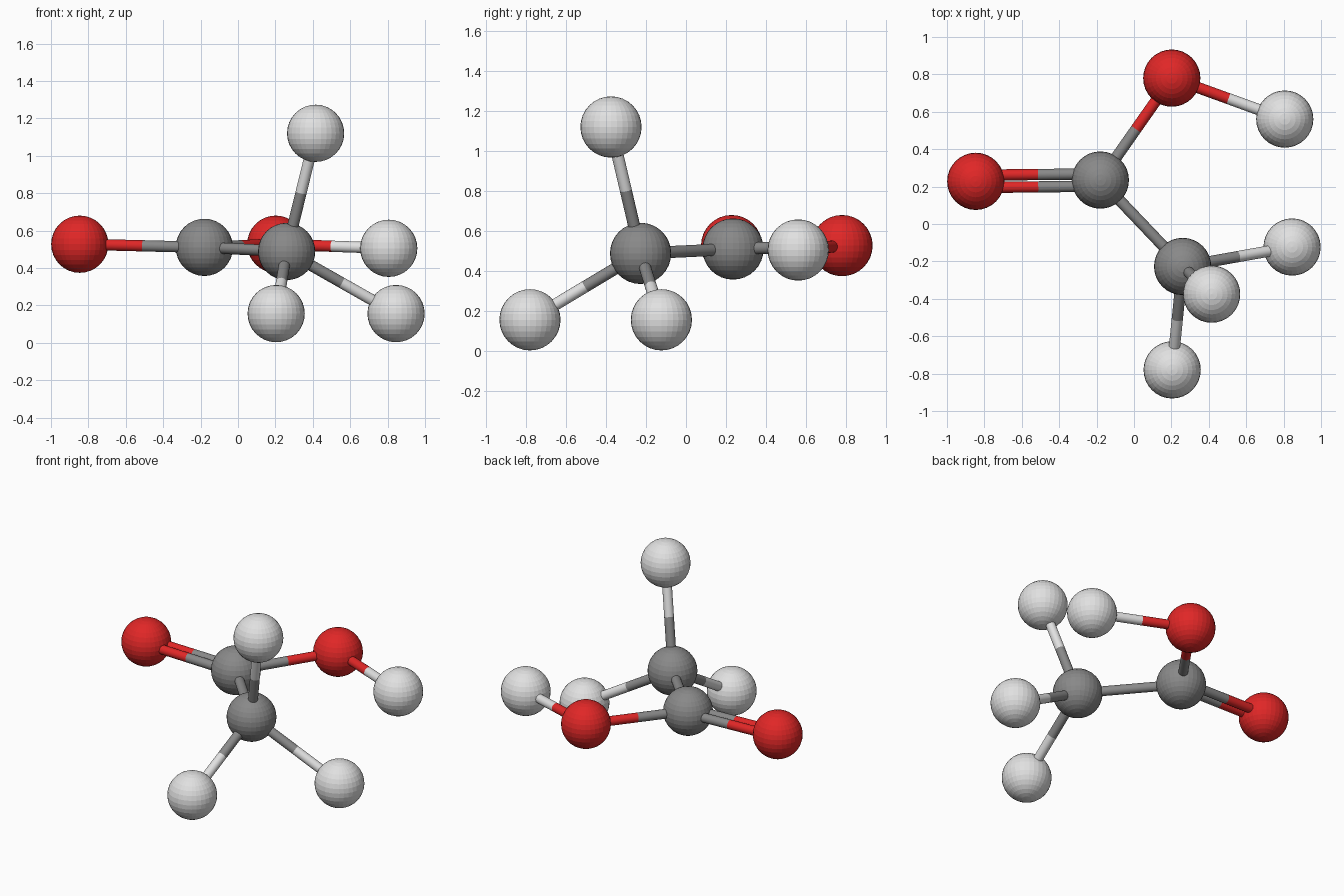
import bpy
from mathutils import Vector

cube = bpy.data.objects.get("Cube")
if cube:
    bpy.data.objects.remove(cube, do_unlink=True)

ATOM_RADIUS = 0.153
BOND_RADIUS = 0.03
DOUBLE_GAP = 0.033


def material(name, rgb):
    mat = bpy.data.materials.new(name)
    mat.use_nodes = True
    color = (*rgb, 1)
    mat.diffuse_color = color
    mat.node_tree.nodes["Principled BSDF"].inputs["Base Color"].default_value = color
    return mat


MATS = {
    "carbon": material("mid grey", (0.25, 0.25, 0.25)),
    "oxygen": material("red", (0.75, 0.02, 0.02)),
    "hydrogen": material("off white", (0.75, 0.75, 0.75)),
}

# Atoms: element and centre
ATOMS = {
    "acid_carbon": ("carbon", (-0.18, 0.235, 0.51)),
    "methyl_carbon": ("carbon", (0.26, -0.227, 0.488)),
    "double_oxygen": ("oxygen", (-0.846, 0.228, 0.527)),
    "hydroxyl_oxygen": ("oxygen", (0.202, 0.78, 0.527)),
    "hydroxyl_hydrogen": ("hydrogen", (0.806, 0.561, 0.505)),
    "upper_hydrogen": ("hydrogen", (0.415, -0.375, 1.12)),
    "front_hydrogen": ("hydrogen", (0.204, -0.78, 0.156)),
    "side_hydrogen": ("hydrogen", (0.845, -0.123, 0.156)),
}

# Bonds: two atoms and the sideways offsets of their rods
BONDS = [
    ("acid_carbon", "double_oxygen", (-DOUBLE_GAP, DOUBLE_GAP)),
    ("acid_carbon", "hydroxyl_oxygen", (0,)),
    ("hydroxyl_oxygen", "hydroxyl_hydrogen", (0,)),
    ("acid_carbon", "methyl_carbon", (0,)),
    ("methyl_carbon", "upper_hydrogen", (0,)),
    ("methyl_carbon", "front_hydrogen", (0,)),
    ("methyl_carbon", "side_hydrogen", (0,)),
]


def finish(name, element):
    obj = bpy.context.object
    obj.name = name
    obj.data.materials.append(MATS[element])
    return obj


def rod(name, start, end, element):
    axis = end - start
    bpy.ops.mesh.primitive_cylinder_add(
        vertices=24, radius=BOND_RADIUS, depth=axis.length,
        location=(start + end) / 2,
        rotation=axis.to_track_quat("Z", "Y").to_euler())
    finish(name, element)
    bpy.ops.object.shade_smooth_by_angle()


# Finely faceted spheres
for name, (element, centre) in ATOMS.items():
    bpy.ops.mesh.primitive_uv_sphere_add(
        segments=32, ring_count=16, radius=ATOM_RADIUS, location=centre)
    finish(name + "_atom", element)

# Each rod changes colour halfway between its atoms
for first, second, offsets in BONDS:
    (elem_a, pos_a), (elem_b, pos_b) = ATOMS[first], ATOMS[second]
    a, b = Vector(pos_a), Vector(pos_b)
    side = (b - a).cross(Vector((0, 0, 1))).normalized()
    for offset in offsets:
        p, q = a + side * offset, b + side * offset
        middle = (p + q) / 2
        rod(f"{first}_to_{second}_near_rod", p, middle, elem_a)
        rod(f"{first}_to_{second}_far_rod", middle, q, elem_b)
